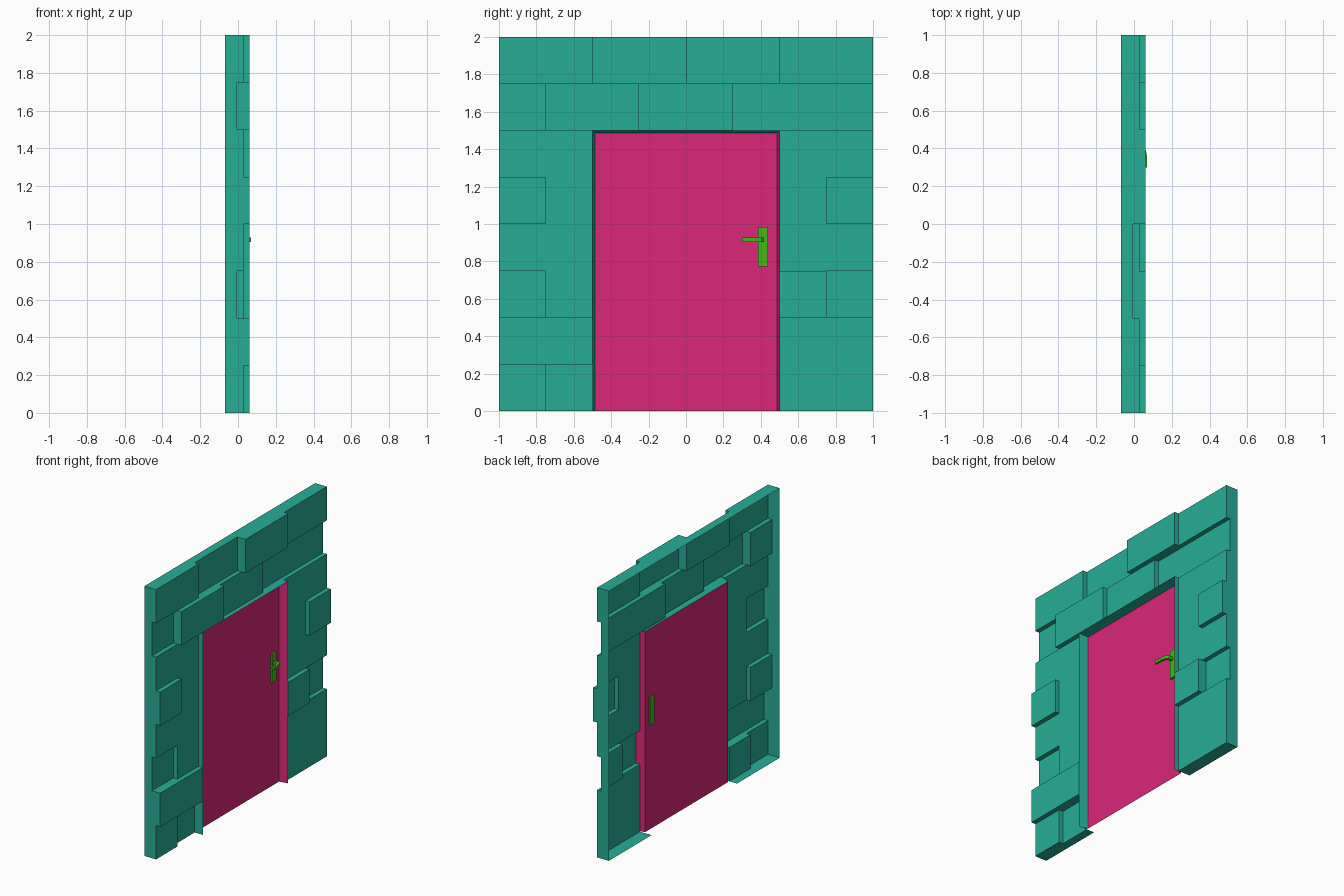
import bpy, bmesh, math

if "Cube" in bpy.data.objects:
    bpy.data.objects.remove(bpy.data.objects["Cube"])

BACK, DOOR_X, FRONT = -0.068, -0.005, 0.062
DEPTH = {"0": -0.005, "1": 0.028, "2": FRONT, ".": FRONT}
# brick depths per 0.25 cell, bottom row first; "." is the doorway
ROWS = ["10....11", "22....11", "01....20", "11....11",
        "21....12", "11....11", "02211000", "11002211"]
S = 0.25


def material(name, color):
    m = bpy.data.materials.new(name)
    m.diffuse_color = color
    m.use_nodes = True
    m.node_tree.nodes["Principled BSDF"].inputs["Base Color"].default_value = m.diffuse_color
    return m


teal = material("teal", (0.02, 0.42, 0.31, 1))
pink = material("pink", (0.70, 0.02, 0.19, 1))
green = material("green", (0.05, 0.50, 0.01, 1))


def make(name, bm, mat, fix_normals=False):
    if fix_normals:
        bmesh.ops.recalc_face_normals(bm, faces=bm.faces)
    me = bpy.data.meshes.new(name)
    bm.to_mesh(me)
    bm.free()
    me.materials.append(mat)
    ob = bpy.data.objects.new(name, me)
    bpy.context.collection.objects.link(ob)
    return ob


def quad(bm, *pts):
    bm.faces.new([bm.verts.new(p) for p in pts])


def side_y(bm, y, z0, z1, xa, xb):
    quad(bm, (xa, y, z0), (xb, y, z0), (xb, y, z1), (xa, y, z1))


def side_z(bm, z, y0, y1, xa, xb):
    quad(bm, (xa, y0, z), (xa, y1, z), (xb, y1, z), (xb, y0, z))


# brick wall: relief shell, open at the back
bm = bmesh.new()
n = len(ROWS)
for r, row in enumerate(ROWS):
    for c, cell in enumerate(row):
        x, y0, z0 = DEPTH[cell], -1 + c * S, r * S
        y1, z1 = y0 + S, z0 + S
        if cell != ".":
            quad(bm, (x, y0, z0), (x, y1, z0), (x, y1, z1), (x, y0, z1))
        # steps to the next brick, or the outer rim
        nxt = DEPTH[row[c + 1]] if c < n - 1 else BACK
        if nxt > x:
            side_y(bm, y1, z0, z1, nxt, x)
        elif nxt < x:
            side_y(bm, y1, z0, z1, nxt, x)
        if c == 0:
            side_y(bm, y0, z0, z1, x, BACK)
        up = DEPTH[ROWS[r + 1][c]] if r < n - 1 else BACK
        if up != x:
            side_z(bm, z1, y0, y1, up, x)
        if r == 0 and cell != ".":
            side_z(bm, z0, y0, y1, BACK, x)
# slightly tapered left jamb and lintel of the doorway
W, IN = 0.5, 0.487
quad(bm, (FRONT, -W, 0), (FRONT, -W, 1.5), (DOOR_X, -IN, 1.487), (DOOR_X, -IN, 0))
quad(bm, (FRONT, -W, 1.5), (FRONT, W, 1.5), (DOOR_X, IN, 1.487), (DOOR_X, -IN, 1.487))
bmesh.ops.remove_doubles(bm, verts=bm.verts, dist=0.0005)
make("brick_wall", bm, teal, True)

# door panel with the right jamb
bm = bmesh.new()
quad(bm, (DOOR_X, -IN, 0), (DOOR_X, IN, 0), (DOOR_X, IN, 1.487), (DOOR_X, -IN, 1.487))
quad(bm, (DOOR_X, IN, 0), (FRONT, W, 0), (FRONT, W, 1.5), (DOOR_X, IN, 1.487))
bmesh.ops.remove_doubles(bm, verts=bm.verts, dist=0.0005)
make("door", bm, pink)


def prism(name, profile, z0, z1):
    # xy profile extruded upwards
    bm = bmesh.new()
    f = bm.faces.new([bm.verts.new((x, y, z0)) for x, y in profile])
    ext = bmesh.ops.extrude_face_region(bm, geom=[f])["geom"]
    bmesh.ops.translate(bm, vec=(0, 0, z1 - z0),
                        verts=[v for v in ext if isinstance(v, bmesh.types.BMVert)])
    make(name, bm, green, True)


# handle plate, visible on both faces of the door
prism("handle_plate", [(-0.012, 0.385), (0.008, 0.385), (0.008, 0.439), (-0.012, 0.439)],
      0.772, 0.985)
# bent lever
prism("handle_lever", [(0.0, 0.418), (0.042, 0.418), (0.060, 0.400), (0.068, 0.365),
                       (0.068, 0.300), (0.052, 0.300), (0.052, 0.360), (0.044, 0.385),
                       (0.034, 0.396), (0.0, 0.396)], 0.905, 0.928)
